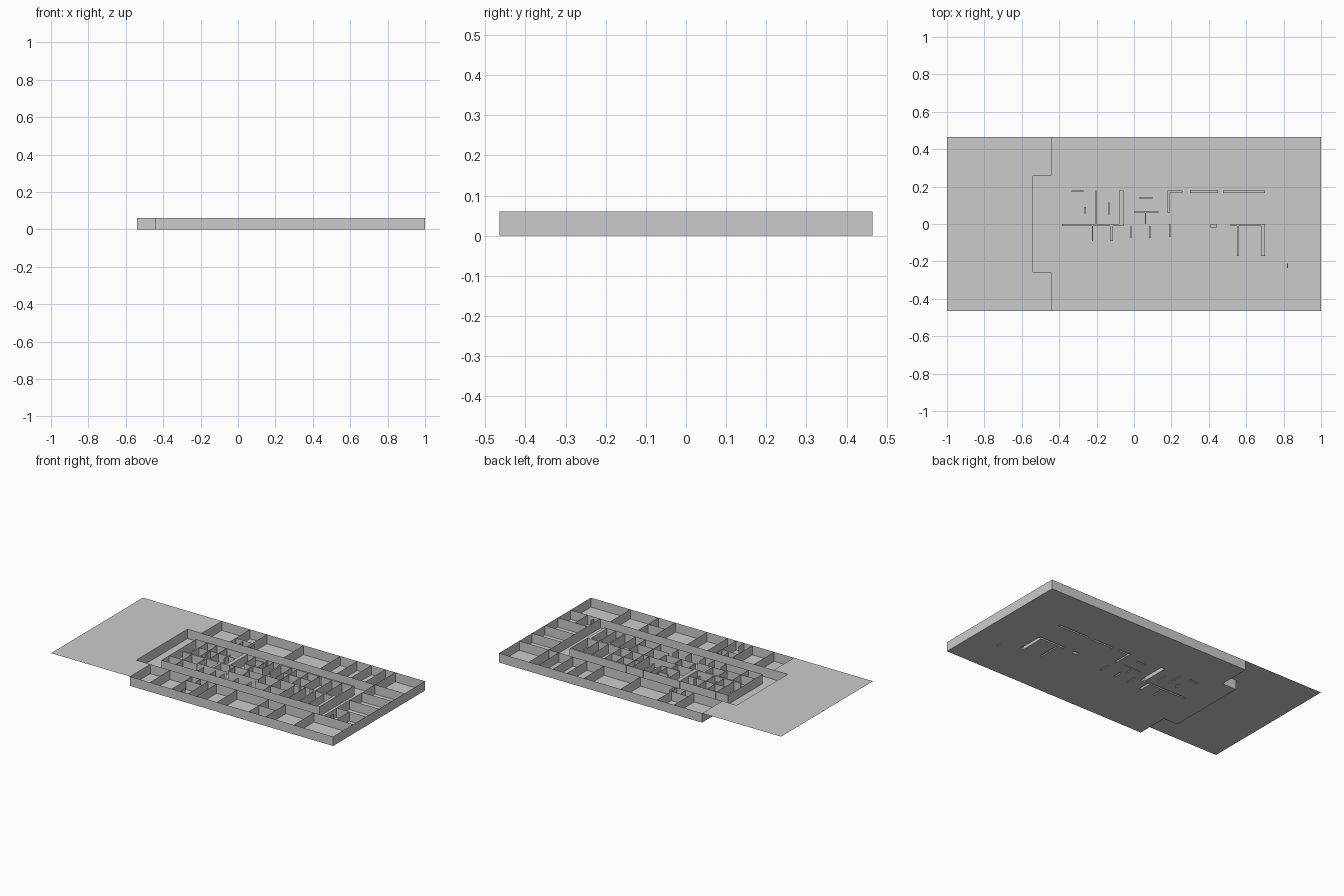
import bpy

if "Cube" in bpy.data.objects:
    bpy.data.objects.remove(bpy.data.objects["Cube"])

H = 0.06          # wall height
X0, XN, X1 = -0.44, -0.54, 1.0   # building west side, west bay, east side
YO, YR, YB = 0.465, 0.26, 0.175  # outer wall, corridor wall, inner block


def mesh_object(name, verts, faces):
    me = bpy.data.meshes.new(name)
    me.from_pydata(verts, [], faces)
    ob = bpy.data.objects.new(name, me)
    bpy.context.collection.objects.link(ob)
    return ob


def thin_walls(name, segments):
    """Upright sheets over (xa, ya, xb, yb) segments."""
    verts, faces = [], []
    for xa, ya, xb, yb in segments:
        n = len(verts)
        verts += [(xa, ya, 0), (xb, yb, 0), (xb, yb, H), (xa, ya, H)]
        faces.append((n, n + 1, n + 2, n + 3))
    return mesh_object(name, verts, faces)


def thick_walls(name, rects):
    """Wall blocks (xa, xb, ya, yb), open underneath."""
    verts, faces = [], []
    for xa, xb, ya, yb in rects:
        n = len(verts)
        for z in (0, H):
            verts += [(xa, ya, z), (xb, ya, z), (xb, yb, z), (xa, yb, z)]
        faces.append((n + 4, n + 5, n + 6, n + 7))
        faces += [(n + i, n + (i + 1) % 4, n + 4 + (i + 1) % 4, n + 4 + i) for i in range(4)]
    return mesh_object(name, verts, faces)


def across(ya, yb, xs):
    return [(x, ya, x, yb) for x in xs]


def chain(pts):
    return [(*a, *b) for a, b in zip(pts, pts[1:])]


# raised terrace on the west side, level with the wall tops
outline = [(-1, -YO), (X0, -YO), (X0, -YR), (XN, -YR), (XN, YR), (X0, YR), (X0, YO), (-1, YO)]
mesh_object("terrace", [(x, y, H) for x, y in outline], [tuple(range(8))])

# outer shell
shell = [(X0, -YO), (X1, -YO), (X1, YO), (X0, YO), (X0, YR), (XN, YR),
         (XN, -YR), (X0, -YR), (X0, -YO)]
thin_walls("outer_walls", chain(shell))

# walls on the outside of the ring corridor
thin_walls("corridor_walls", [(X0, YR, 0.79, YR), (X0, -YR, 0.79, -YR), (0.79, -YR, 0.79, YR)])

# thick walls of the inner block
north = [(-0.335, -0.27, 0.17, 0.178), (-0.205, -0.2, 0, 0.178), (-0.08, -0.055, 0, 0.178),
         (0.19, 0.26, 0.166, 0.178), (0.18, 0.19, 0.06, 0.178), (0.30, 0.45, 0.166, 0.178),
         (0.475, 0.70, 0.166, 0.178), (0.03, 0.10, 0.136, 0.144), (0.0, 0.13, 0.06, 0.066),
         (0.058, 0.064, 0, 0.06), (-0.265, -0.257, 0.055, 0.09), (-0.138, -0.132, 0.05, 0.115)]
south = [(-0.385, -0.055, -0.01, 0), (-0.225, -0.218, -0.09, -0.01),
         (-0.127, -0.112, -0.09, -0.01), (-0.02, -0.013, -0.075, -0.01),
         (0.08, 0.088, -0.075, -0.01), (0.188, 0.194, -0.07, 0), (0.41, 0.445, -0.02, 0),
         (0.515, 0.70, -0.012, 0), (0.55, 0.558, -0.17, -0.012), (0.68, 0.70, -0.17, -0.012),
         (0.817, 0.824, -0.235, -0.21)]
thick_walls("thick_walls_north", north)
thick_walls("thick_walls_south", south)

# floor, left open beneath the thick walls
slots = north + south
xs = sorted({XN, X0, X1} | {v for s in slots for v in s[:2]})
ys = sorted({-YO, -YR, YR, YO} | {v for s in slots for v in s[2:]})
faces = []
for j in range(len(ys) - 1):
    for i in range(len(xs) - 1):
        cx, cy = (xs[i] + xs[i + 1]) / 2, (ys[j] + ys[j + 1]) / 2
        if cx < X0 and abs(cy) > YR:
            continue
        if any(a < cx < b and c < cy < d for a, b, c, d in slots):
            continue
        n = j * len(xs) + i
        faces.append((n, n + 1, n + 1 + len(xs), n + len(xs)))
mesh_object("floor", [(x, y, 0) for y in ys for x in xs], faces)

# inner block perimeter and spine
thin_walls("block_walls", [
    (-0.42, YB, 0.7, YB), (-0.42, -YB, 0.7, -YB), (-0.42, -YB, -0.42, YB),
    (0.7, -YB, 0.7, YB), (-0.055, 0, 0.515, 0)])

# room dividers of the inner block
thin_walls("block_dividers",
           across(0, YB, [-0.34, -0.27, 0.26, 0.30, 0.38, 0.46, 0.55, 0.62])
           + across(0.06, YB, [0.0, 0.09, 0.13])
           + across(-YB, 0, [-0.32, 0.3, 0.41, 0.48, 0.62])
           + across(-YB, -0.115, [-0.165, -0.08, -0.015, 0.085, 0.175])
           + [(-0.34, 0.09, -0.2, 0.09), (-0.2, 0.09, -0.08, 0.09), (0.26, 0.09, 0.46, 0.09),
              (-0.42, -0.1, -0.22, -0.1), (-0.22, -0.09, -0.02, -0.09),
              (-0.02, -0.075, 0.19, -0.075), (0.19, -0.1, 0.41, -0.1)])

# rooms along the north, south and east sides
thin_walls("north_dividers",
           across(YR, YO, [-0.24, -0.12, 0.14, 0.40, 0.52, 0.62, 0.72, 0.79])
           + across(YR, 0.31, [-0.18, -0.1]) + [(-0.24, 0.32, -0.12, 0.32)])
thin_walls("south_dividers",
           across(-YO, -YR, [-0.3, -0.145, -0.03, 0.03, 0.175, 0.4, 0.52, 0.72])
           + across(-0.31, -YR, [-0.085]) + across(-YO, -0.41, [-0.085])
           + [(-0.145, -0.32, -0.03, -0.32), (0.4, -0.36, 0.52, -0.36)])
thin_walls("east_dividers", [(0.79, y, X1, y) for y in (-0.26, -0.13, 0.0, 0.13, 0.26)]
           + [(0.88, -0.26, 0.88, -0.13)])
